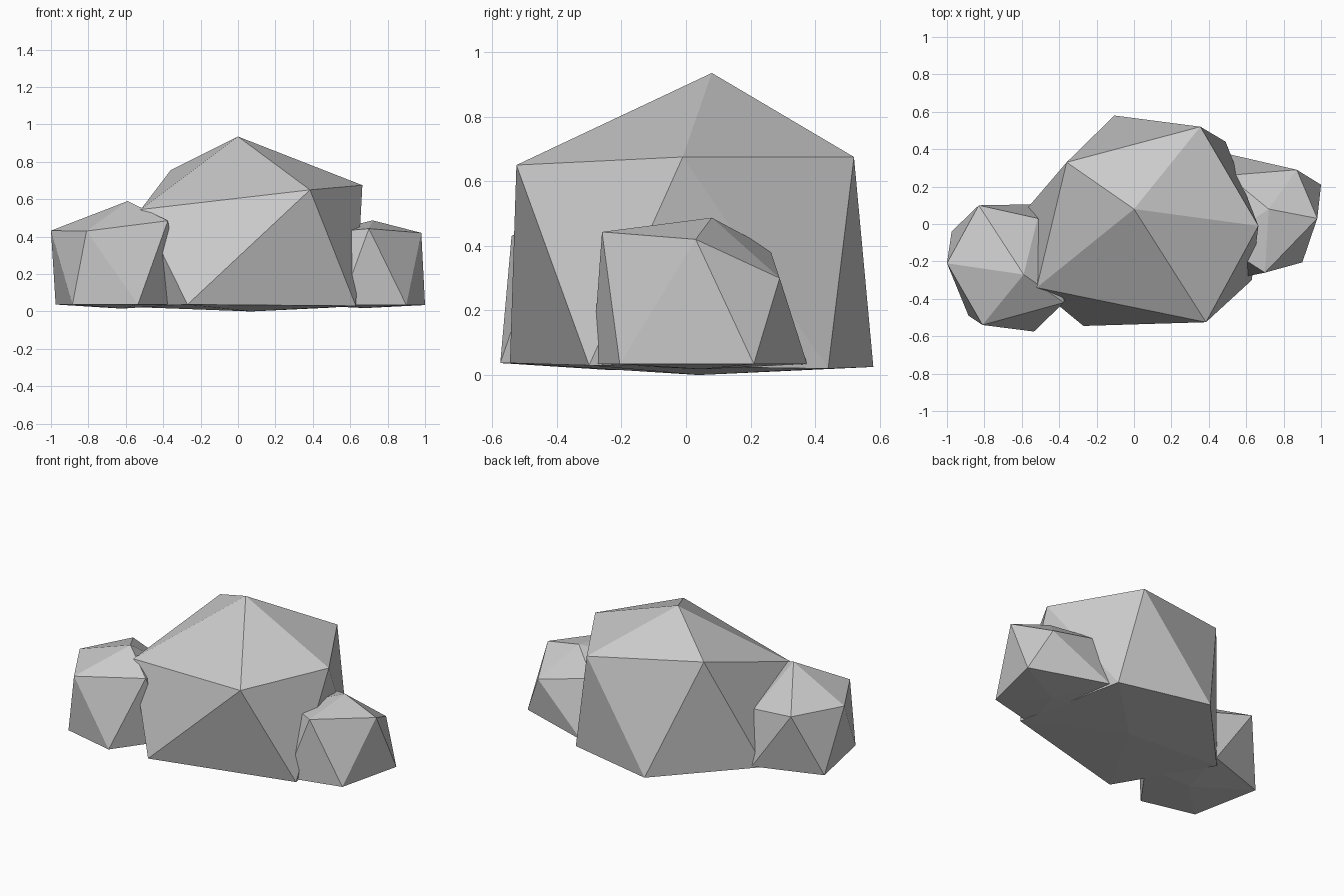
import bpy


def make_rock(name, top, bottom, upper, lower):
    """Faceted rock: irregular icosahedron with a nearly flat underside.
    Both rings run counter-clockwise; lower[i] sits between upper[i] and upper[i+1]."""
    n = len(upper)
    verts = [top, bottom] + upper + lower
    faces = []
    for i in range(n):
        j = (i + 1) % n
        u0, u1, l0, l1 = 2 + i, 2 + j, 2 + n + i, 2 + n + j
        faces += [(0, u0, u1), (u0, l0, u1), (u1, l0, l1), (1, l1, l0)]
    mesh = bpy.data.meshes.new(name)
    mesh.from_pydata(verts, [], faces)
    mesh.update()
    obj = bpy.data.objects.new(name, mesh)
    bpy.context.collection.objects.link(obj)
    return obj


# Large centre boulder
make_rock(
    "large_boulder", (0, 0.08, 0.935), (0.07, 0.04, 0),
    [(0.665, -0.01, 0.675), (0.355, 0.52, 0.675), (-0.36, 0.33, 0.755),
     (-0.52, -0.34, 0.545), (0.385, -0.525, 0.65)],
    [(0.49, 0.44, 0.02), (-0.105, 0.58, 0.025), (-0.6, 0.05, 0.025),
     (-0.27, -0.545, 0.037), (0.63, -0.3, 0.03)])

# Smaller rock on the left
make_rock(
    "left_rock", (-0.59, -0.27, 0.59), (-0.62, -0.23, 0.015),
    [(-0.515, 0.03, 0.375), (-0.83, 0.1, 0.434), (-1, -0.21, 0.432),
     (-0.81, -0.54, 0.43), (-0.375, -0.42, 0.485)],
    [(x, y, 0.037) for x, y in
     [(-0.55, 0.105), (-0.975, -0.04), (-0.885, -0.49), (-0.535, -0.575), (-0.3, -0.25)]])

# Smaller rock on the right
make_rock(
    "right_rock", (0.72, 0.08, 0.487), (0.68, 0.05, 0.018),
    [(0.98, 0.03, 0.42), (0.87, 0.29, 0.3), (0.5, 0.26, 0.39),
     (0.45, -0.1, 0.42), (0.7, -0.26, 0.443)],
    [(x, y, 0.034) for x, y in
     [(1, 0.21), (0.5, 0.375), (0.35, 0.05), (0.55, -0.29), (0.9, -0.205)]])
